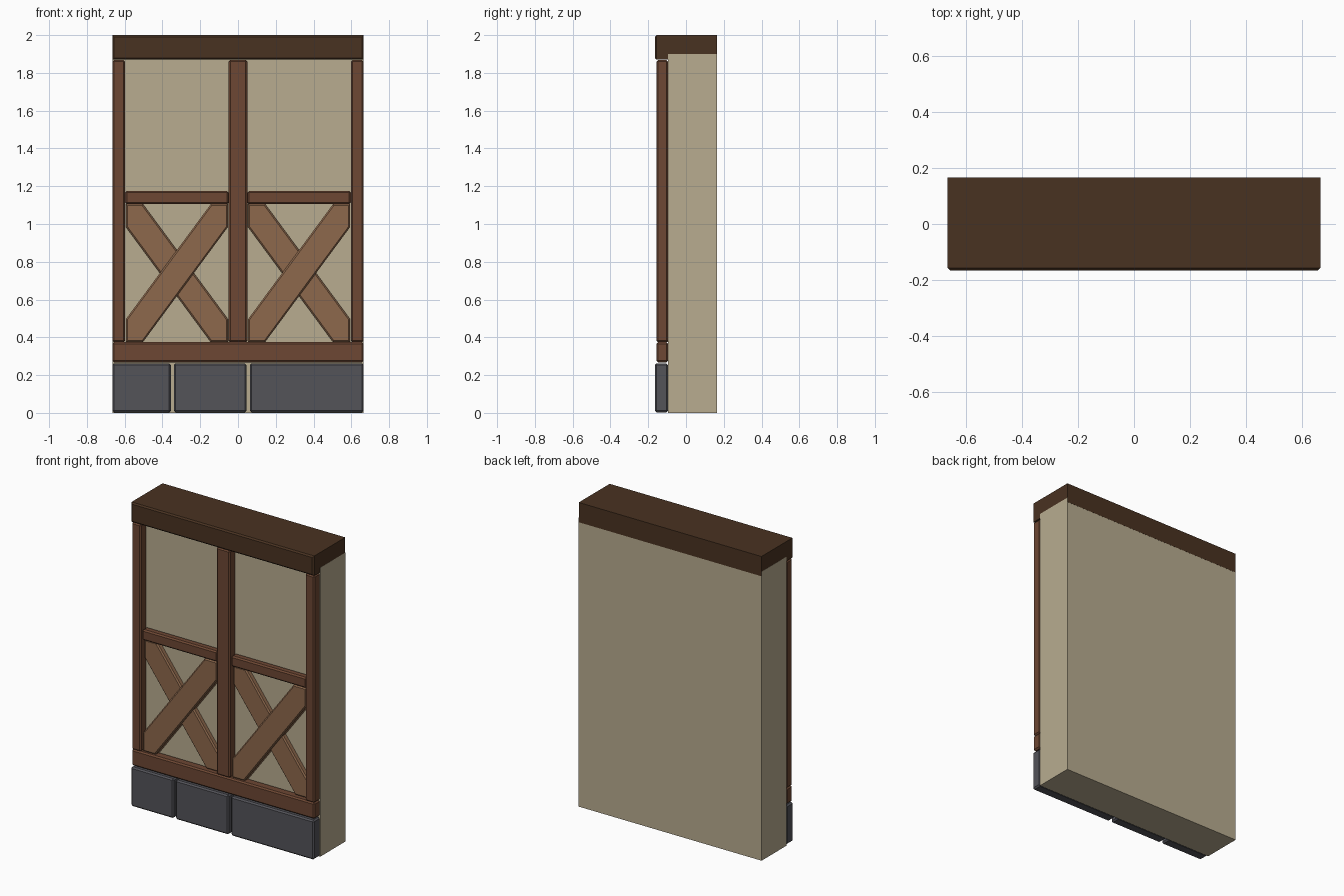
import bpy, bmesh

if "Cube" in bpy.data.objects:
    bpy.data.objects.remove(bpy.data.objects["Cube"])


def material(name, r, g, b):
    def lin(c):
        c /= 255
        return c / 12.92 if c <= 0.04045 else ((c + 0.055) / 1.055) ** 2.4
    m = bpy.data.materials.new(name)
    m.diffuse_color = (lin(r), lin(g), lin(b), 1)
    m.use_nodes = True
    m.node_tree.nodes["Principled BSDF"].inputs["Base Color"].default_value = m.diffuse_color
    return m


PLASTER = material("plaster", 184, 172, 144)
DARK = material("dark_timber", 73, 50, 33)
TIMBER = material("timber", 109, 71, 51)
BRACE = material("brace_timber", 141, 104, 76)
STONE = material("grey_stone", 83, 83, 89)


# Extrude an outline in the xz plane from y0 (front) to y1 and chamfer it
def prism(name, pts, y0, y1, mat, bevel=0.0, front_only=False):
    bm = bmesh.new()
    front = [bm.verts.new((x, y0, z)) for x, z in pts]
    back = [bm.verts.new((x, y1, z)) for x, z in pts]
    n = len(pts)
    bm.faces.new(front)
    bm.faces.new(back[::-1])
    for i in range(n):
        j = (i + 1) % n
        bm.faces.new((front[j], front[i], back[i], back[j]))
    bmesh.ops.recalc_face_normals(bm, faces=bm.faces)
    if bevel:
        edges = [e for e in bm.edges if not front_only
                 or all(v.co.y < y0 + 1e-5 for v in e.verts)]
        bmesh.ops.bevel(bm, geom=edges, offset=bevel, segments=1,
                        affect='EDGES', profile=0.5)
    me = bpy.data.meshes.new(name)
    bm.to_mesh(me)
    bm.free()
    me.materials.append(mat)
    ob = bpy.data.objects.new(name, me)
    bpy.context.collection.objects.link(ob)
    return ob


def box(name, x0, x1, z0, z1, *args, **kw):
    return prism(name, [(x0, z0), (x1, z0), (x1, z1), (x0, z1)], *args, **kw)


W = 0.665
# Plaster wall and heavy top beam
box("plaster_wall", -W, W, 0, 1.9, -0.095, 0.1645, PLASTER)
box("top_beam", -W + 0.0005, W - 0.0005, 1.87, 2.0, -0.165, 0.165, DARK,
    bevel=0.009, front_only=True)

# Foundation stones
for i, (a, b) in enumerate([(-W, -0.355), (-0.34, 0.045), (0.063, W)]):
    box(f"foundation_stone_{i + 1}", a, b, 0.003, 0.262, -0.165, -0.095, STONE, bevel=0.009)

# Sill and posts
box("sill_beam", -W, W, 0.268, 0.375, -0.157, -0.095, TIMBER, bevel=0.009)
for name, a, b in [("left_post", -W, -0.597), ("middle_post", -0.05, 0.05),
                   ("right_post", 0.597, W)]:
    box(name, a, b, 0.373, 1.868, -0.157, -0.095, TIMBER, bevel=0.009)

# Two panels, each with a rail and crossed braces
for side, a, b in [("left", -0.597, -0.05), ("right", 0.05, 0.597)]:
    box(side + "_rail", a, b, 1.105, 1.175, -0.145, -0.095, TIMBER, bevel=0.009)
    a, b, z0, z1 = a + 0.004, b - 0.004, 0.375, 1.105
    dx, dz = 0.09, 0.122
    rising = [(a, z0), (a + dx, z0), (b, z1 - dz), (b, z1), (b - dx, z1), (a, z0 + dz)]
    falling = [(a + b - x, z) for x, z in reversed(rising)]
    prism(side + "_front_brace", rising, -0.142, -0.095, BRACE, bevel=0.008, front_only=True)
    prism(side + "_rear_brace", falling, -0.128, -0.095, BRACE, bevel=0.008, front_only=True)
